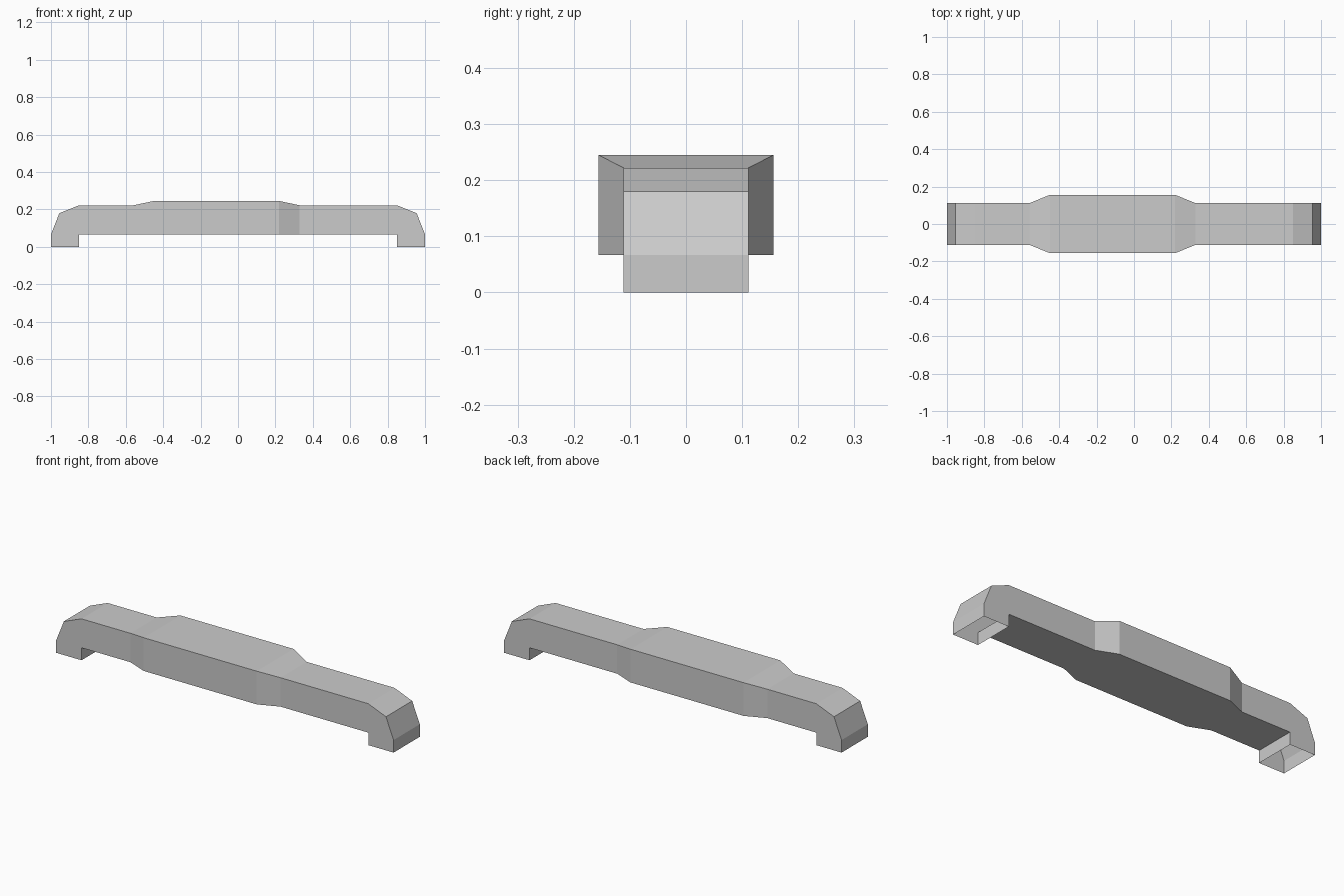
import bpy
import bmesh

cube = bpy.data.objects.get("Cube")
if cube:
    bpy.data.objects.remove(cube, do_unlink=True)

# Single plain grey
grey = bpy.data.materials.new("plain grey")
grey.use_nodes = True
GREY = (0.6, 0.6, 0.6, 1)
grey.diffuse_color = GREY
grey.node_tree.nodes["Principled BSDF"].inputs["Base Color"].default_value = GREY

FLOOR = 0.067          # underside of the grip
END_W, MID_W = 0.111, 0.156
MID_TOP, END_TOP = 0.245, 0.222
FOOT_IN = 0.85

# Sections along the length: x, half width, top height
end = [(1.0, END_W, FLOOR), (0.955, END_W, 0.18), (FOOT_IN, END_W, END_TOP)]
swell = [(-0.56, END_W, END_TOP), (-0.45, MID_W, MID_TOP),
         (0.22, MID_W, MID_TOP), (0.33, END_W, END_TOP)]
sections = [(-x, w, z) for x, w, z in end] + swell + end[::-1]

bm = bmesh.new()


def quad(*points):
    unique = list(dict.fromkeys(points))
    if len(unique) > 2:
        bm.faces.new([bm.verts.new(p) for p in unique])


# Grip shell: top, both sides, and the floor between the feet
for (xa, wa, za), (xb, wb, zb) in zip(sections, sections[1:]):
    quad((xa, -wa, za), (xb, -wb, zb), (xb, wb, zb), (xa, wa, za))
    for s in (-1, 1):
        quad((xa, s * wa, FLOOR), (xb, s * wb, FLOOR),
             (xb, s * wb, zb), (xa, s * wa, za))
    if max(abs(xa), abs(xb)) <= FOOT_IN:
        quad((xa, -wa, FLOOR), (xa, wa, FLOOR), (xb, wb, FLOOR), (xb, -wb, FLOOR))

# Feet: hollow walls, open at the bottom
for side in (-1, 1):
    xs = [side * p[0] for p in end]
    for xa, xb in zip(xs, xs[1:]):
        for y in (-END_W, END_W):
            quad((xa, y, 0), (xb, y, 0), (xb, y, FLOOR), (xa, y, FLOOR))
    for x in (xs[0], xs[-1]):
        quad((x, -END_W, 0), (x, END_W, 0), (x, END_W, FLOOR), (x, -END_W, FLOOR))

bmesh.ops.remove_doubles(bm, verts=bm.verts, dist=0.0001)
bmesh.ops.recalc_face_normals(bm, faces=bm.faces)

mesh = bpy.data.meshes.new("pull_handle")
bm.to_mesh(mesh)
bm.free()
mesh.materials.append(grey)
handle = bpy.data.objects.new("pull_handle", mesh)
bpy.context.collection.objects.link(handle)
